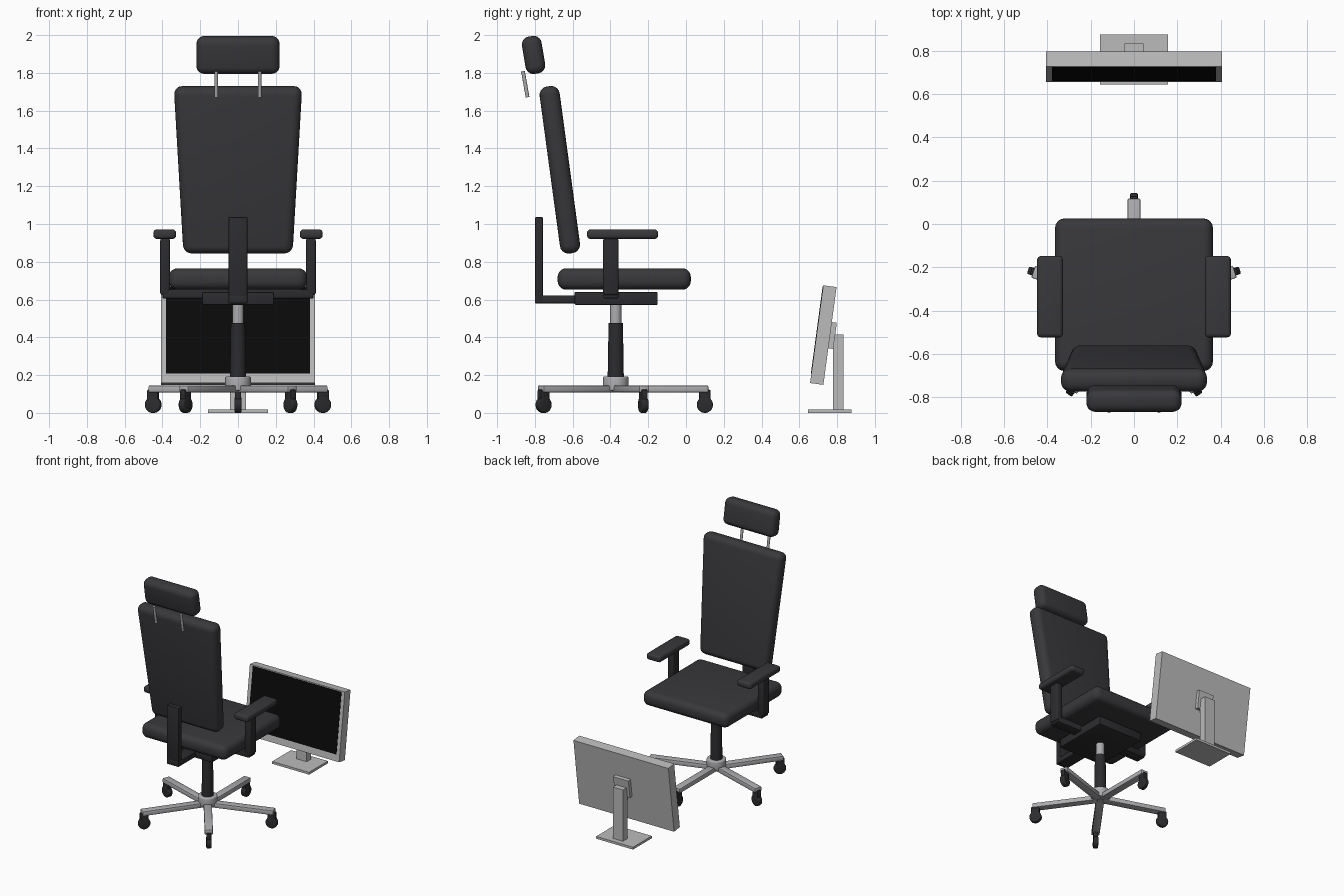
import bpy, bmesh, math
from mathutils import Matrix, Vector

if "Cube" in bpy.data.objects:
    bpy.data.objects.remove(bpy.data.objects["Cube"])


def material(name, rgb):
    m = bpy.data.materials.new(name)
    m.diffuse_color = (*rgb, 1)
    m.use_nodes = True
    m.node_tree.nodes["Principled BSDF"].inputs["Base Color"].default_value = m.diffuse_color
    return m


FABRIC = material("dark_fabric", (0.04, 0.04, 0.045))
PLASTIC = material("dark_plastic", (0.025, 0.025, 0.028))
SCREEN = material("black_glass", (0.003, 0.003, 0.003))
METAL = material("brushed_metal", (0.42, 0.42, 0.44))
SILVER = material("silver_plastic", (0.5, 0.5, 0.5))

CHAIR_Y = -0.372     # swivel axis of the chair
LEAN = math.radians(7.7)


def finish(bm, name, mat, smooth):
    bmesh.ops.recalc_face_normals(bm, faces=bm.faces[:])
    me = bpy.data.meshes.new(name)
    bm.to_mesh(me)
    bm.free()
    me.materials.append(mat)
    ob = bpy.data.objects.new(name, me)
    bpy.context.collection.objects.link(ob)
    if smooth:
        bpy.ops.object.select_all(action='DESELECT')
        bpy.context.view_layer.objects.active = ob
        ob.select_set(True)
        bpy.ops.object.shade_smooth_by_angle(angle=math.radians(35))
    return ob


def box(name, center, size, mat, bevel=0.0, tilt=0.0, top=1.0, bottom=1.0, seg=5, spin=None):
    """Box with optional bevel, x taper, tilt about x and final transform."""
    bm = bmesh.new()
    bmesh.ops.create_cube(bm, size=1)
    for v in bm.verts:
        v.co.x *= top if v.co.z > 0 else bottom
        v.co = Vector(v.co[i] * size[i] for i in range(3))
    if bevel:
        bmesh.ops.bevel(bm, geom=bm.edges[:], offset=bevel, segments=seg,
                        profile=0.5, affect='EDGES')
    m = Matrix.Translation(center) @ Matrix.Rotation(tilt, 4, 'X')
    bm.transform(spin @ m if spin else m)
    return finish(bm, name, mat, bevel > 0)


def cylinder(name, center, r1, r2, depth, mat, turn=None, bevel=0.0, spin=None):
    bm = bmesh.new()
    bmesh.ops.create_cone(bm, cap_ends=True, segments=32, radius1=r1, radius2=r2, depth=depth)
    if bevel:
        rims = [e for e in bm.edges if abs(e.verts[0].co.z - e.verts[1].co.z) < 1e-5]
        bmesh.ops.bevel(bm, geom=rims, offset=bevel, segments=3, profile=0.5, affect='EDGES')
    m = Matrix.Translation(center) @ (turn or Matrix())
    bm.transform(spin @ m if spin else m)
    return finish(bm, name, mat, True)


# Cushions
box("seat", (0, -0.327, 0.709), (0.73, 0.705, 0.113), FABRIC, 0.045)
box("backrest", (0, -0.668, 1.287), (0.68, 0.107, 0.892), FABRIC, 0.045, LEAN, bottom=0.85)
box("headrest", (0, -0.807, 1.895), (0.44, 0.105, 0.2), FABRIC, 0.042, math.radians(9.5))

# Headrest pins
for side, x in (("left", -0.115), ("right", 0.115)):
    cylinder(f"headrest_pin_{side}", (x, -0.851, 1.74), 0.01, 0.01, 0.14, METAL,
             Matrix.Rotation(math.radians(10), 4, 'X'))

# Back support and seat mechanism
box("back_support_upright", (0, -0.778, 0.808), (0.1, 0.042, 0.456), PLASTIC, 0.005, seg=2)
box("back_support_arm", (0, -0.68, 0.601), (0.1, 0.24, 0.042), PLASTIC, 0.005, seg=2)
box("seat_mechanism", (0, -0.37, 0.606), (0.38, 0.44, 0.068), PLASTIC, 0.006, seg=2)
box("armrest_crossbar", (0, -0.398, 0.63), (0.8, 0.08, 0.048), PLASTIC, 0.006, seg=2)

# Armrests
for side, s in (("left", -1), ("right", 1)):
    box(f"armrest_pad_{side}", (s * 0.388, -0.336, 0.946), (0.12, 0.376, 0.05), FABRIC, 0.018, seg=4)
    box(f"armrest_post_{side}", (s * 0.386, -0.398, 0.774), (0.052, 0.082, 0.3), PLASTIC, 0.012, seg=3)

# Gas lift and hub
cylinder("gas_lift_piston", (0, CHAIR_Y, 0.52), 0.03, 0.03, 0.12, METAL)
cylinder("gas_lift_sleeve", (0, CHAIR_Y, 0.325), 0.043, 0.038, 0.3, PLASTIC)
cylinder("base_hub", (0, CHAIR_Y, 0.155), 0.068, 0.068, 0.075, METAL, bevel=0.008)

# Five-legged base with casters
for i in range(5):
    spin = Matrix.Translation((0, CHAIR_Y, 0)) @ Matrix.Rotation(math.radians(72 * i), 4, 'Z')
    n = i + 1
    box(f"base_leg_{n}", (0, 0.255, 0.127), (0.058, 0.47, 0.036), METAL, 0.006, seg=2, spin=spin)
    cylinder(f"caster_wheel_{n}", (0, 0.472, 0.043), 0.043, 0.043, 0.036, PLASTIC,
             Matrix.Rotation(math.pi / 2, 4, 'Y'), 0.007, spin)
    box(f"caster_fork_{n}", (0, 0.472, 0.092), (0.034, 0.06, 0.062), PLASTIC, 0.006, seg=2, spin=spin)

# Monitor panel and screen, leaning back
panel = Matrix.Translation((0, 0.727, 0.412)) @ Matrix.Rotation(-LEAN, 4, 'X')
box("monitor_panel", (0, 0, 0), (0.814, 0.071, 0.522), SILVER, spin=panel)
box("monitor_screen", (0, -0.035, 0.022), (0.76, 0.006, 0.464), SCREEN, spin=panel)
box("monitor_mount", (0, 0.044, 0.004), (0.13, 0.036, 0.14), SILVER, spin=panel)

# Monitor stand
box("stand_column", (0, 0.807, 0.213), (0.086, 0.055, 0.405), SILVER)
box("stand_base", (0, 0.76, 0.009), (0.316, 0.23, 0.018), SILVER)
